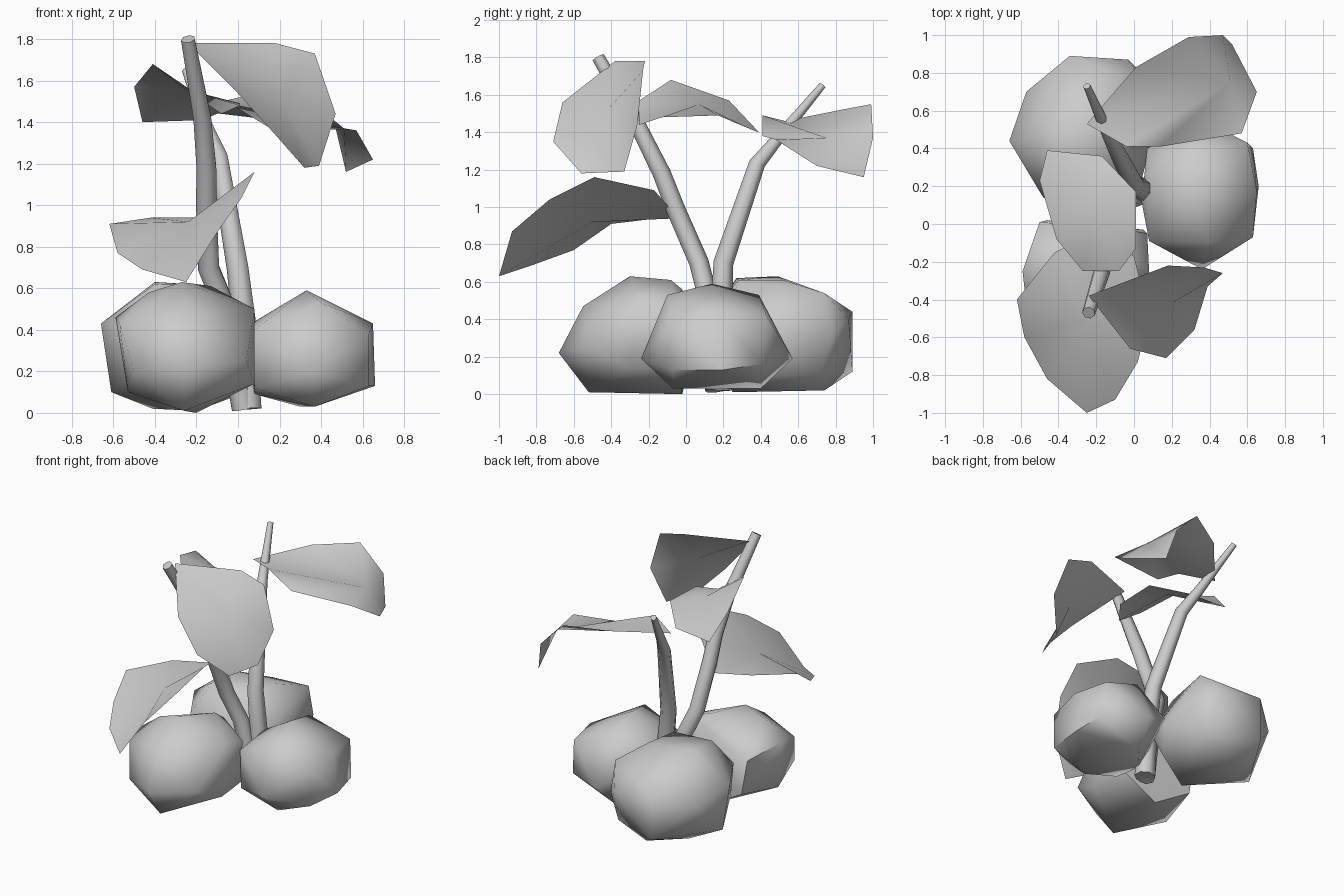
import bpy, bmesh, math
from mathutils import Vector

cube = bpy.data.objects.get("Cube")
if cube:
    bpy.data.objects.remove(cube, do_unlink=True)

COLOUR = (0.6, 0.6, 0.6, 1)
grey = bpy.data.materials.new("plain grey")
grey.use_nodes = True
grey.diffuse_color = COLOUR
grey.node_tree.nodes["Principled BSDF"].inputs["Base Color"].default_value = COLOUR


def finish(name, bm, angle):
    """Turn a bmesh into a shaded object."""
    mesh = bpy.data.meshes.new(name)
    bm.to_mesh(mesh)
    bm.free()
    mesh.materials.append(grey)
    obj = bpy.data.objects.new(name, mesh)
    bpy.context.collection.objects.link(obj)
    bpy.ops.object.select_all(action='DESELECT')
    obj.select_set(True)
    bpy.context.view_layer.objects.active = obj
    bpy.ops.object.shade_smooth_by_angle(angle=math.radians(angle))
    return obj


def fruit(name, corners):
    """Irregular faceted bulb: the hull wrapped around a few corners."""
    bm = bmesh.new()
    for p in corners:
        bm.verts.new(p)
    hull = bmesh.ops.convex_hull(bm, input=bm.verts)
    spare = [g for g in hull["geom_interior"] if isinstance(g, bmesh.types.BMVert)]
    bmesh.ops.delete(bm, geom=spare, context='VERTS')
    bmesh.ops.recalc_face_normals(bm, faces=bm.faces)
    finish(name, bm, 60)


def stem(name, path, sides=7):
    """Tapered tube along points given as x, y, z, radius."""
    bm = bmesh.new()
    pts = [Vector(p[:3]) for p in path]
    rings = []
    for i, p in enumerate(path):
        along = (pts[min(i + 1, len(pts) - 1)] - pts[max(i - 1, 0)]).normalized()
        side = along.cross(Vector((0, 1, 0))).normalized()
        other = along.cross(side)
        turns = [math.tau * k / sides for k in range(sides)]
        rings.append([bm.verts.new(pts[i] + p[3] * (side * math.cos(a) + other * math.sin(a)))
                      for a in turns])
    for a, b in zip(rings, rings[1:]):
        for k in range(sides):
            n = (k + 1) % sides
            bm.faces.new((a[k], a[n], b[n], b[k]))
    bm.faces.new(rings[0])
    bm.faces.new(rings[-1])
    bmesh.ops.recalc_face_normals(bm, faces=bm.faces)
    finish(name, bm, 55)


def leaf(name, middle, outline):
    """Thin curved blade fanned around its middle."""
    bm = bmesh.new()
    rim = [bm.verts.new(p) for p in outline]
    hub = bm.verts.new(middle)
    for a, b in zip(rim, rim[1:] + rim[:1]):
        bm.faces.new((hub, a, b))
    bm.normal_update()
    if sum(f.normal.z * f.calc_area() for f in bm.faces) < 0:
        bmesh.ops.reverse_faces(bm, faces=bm.faces)
    finish(name, bm, 60)


# Three bulbous fruits
fruit("back_fruit", [
    (-.66, .44, .43), (-.61, .45, .1), (-.57, .7, .36), (-.34, .89, .44), (-.34, .89, .12),
    (-.03, .87, .4), (.05, .74, .54), (-.06, .52, .61), (-.1, .28, .61), (-.4, .27, .62),
    (-.4, .49, .63), (-.48, .14, .43), (.04, .72, .1), (.06, .78, .32), (-.41, .55, .02),
    (-.2, .74, .02), (.09, .42, .3), (.03, .2, .35), (-.46, .14, .2), (-.2, .25, .01),
    (-.3, .09, .25), (.04, .35, .1)])
fruit("side_fruit", [
    (.36, -.24, .19), (.33, .57, .19), (.65, .17, .43), (.63, -.07, .13), (.63, -.07, .38),
    (.66, .2, .13), (.6, .43, .42), (.63, .4, .16), (.08, -.09, .4), (.08, -.08, .12),
    (.04, .12, .3), (.07, .4, .35), (.33, .14, .59), (.4, -.1, .53), (.3, .39, .53),
    (.37, -.07, .03), (.3, .4, .03), (.08, .15, .09), (.08, .2, .44)])
fruit("front_fruit", [
    (-.59, -.25, .46), (-.53, -.3, .1), (.08, -.3, .14), (.08, -.25, .5), (-.27, -.3, .63),
    (-.57, -.43, .43), (-.5, -.53, .2), (-.43, -.28, .58), (-.25, -.68, .22),
    (-.25, -.55, .47), (-.26, -.52, .01), (-.13, -.08, .61), (-.1, -.02, .56),
    (-.5, .01, .4), (-.46, .02, .15), (.07, -.05, .45), (.05, -.03, .14), (-.2, -.02, 0),
    (.04, -.53, .25)])

# Two bent stems rising from the middle
stem("front_stem", [(.03, .16, .02, .06), (-.06, .12, .5, .055), (-.14, .07, .7, .054),
                    (-.15, -.06, 1, .052), (-.15, -.13, 1.18, .05), (-.17, -.25, 1.42, .045),
                    (-.24, -.47, 1.8, .035)])
stem("back_stem", [(.05, .17, .02, .07), (.03, .19, .45, .06), (0, .2, .7, .055),
                   (-.09, .38, 1.23, .045), (-.14, .48, 1.35, .035), (-.25, .73, 1.65, .02)])

# Four drooping leaves
leaf("back_leaf", (.51, .75, 1.37), [
    (-.25, .53, 1.46), (.01, .83, 1.52), (.29, .99, 1.55), (.47, 1, 1.37), (.52, .95, 1.16),
    (.65, .7, 1.22), (.57, .48, 1.36), (.14, .41, 1.38), (-.04, .41, 1.49)])
leaf("upper_leaf", (-.22, .07, 1.55), [
    (-.08, -.25, 1.44), (-.27, -.25, 1.57), (-.41, -.08, 1.68), (-.5, .23, 1.57),
    (-.46, .39, 1.4), (-.17, .36, 1.41), (.01, .17, 1.49), (.01, -.13, 1.48)])
leaf("lower_leaf", (-.24, -.5, .92), [
    (-.2, -.04, .94), (-.42, -.15, .94), (-.62, -.4, .91), (-.58, -.6, .77),
    (-.46, -.82, .69), (-.25, -1, .63), (-.1, -.93, .87), (.02, -.73, 1.04),
    (.08, -.49, 1.16), (0, -.17, 1.09)])
leaf("top_leaf", (.2, -.42, 1.52), [
    (-.24, -.38, 1.78), (.18, -.22, 1.78), (.37, -.23, 1.73), (.47, -.26, 1.44),
    (.39, -.33, 1.19), (.32, -.56, 1.18), (.17, -.71, 1.35), (-.02, -.66, 1.56)])
